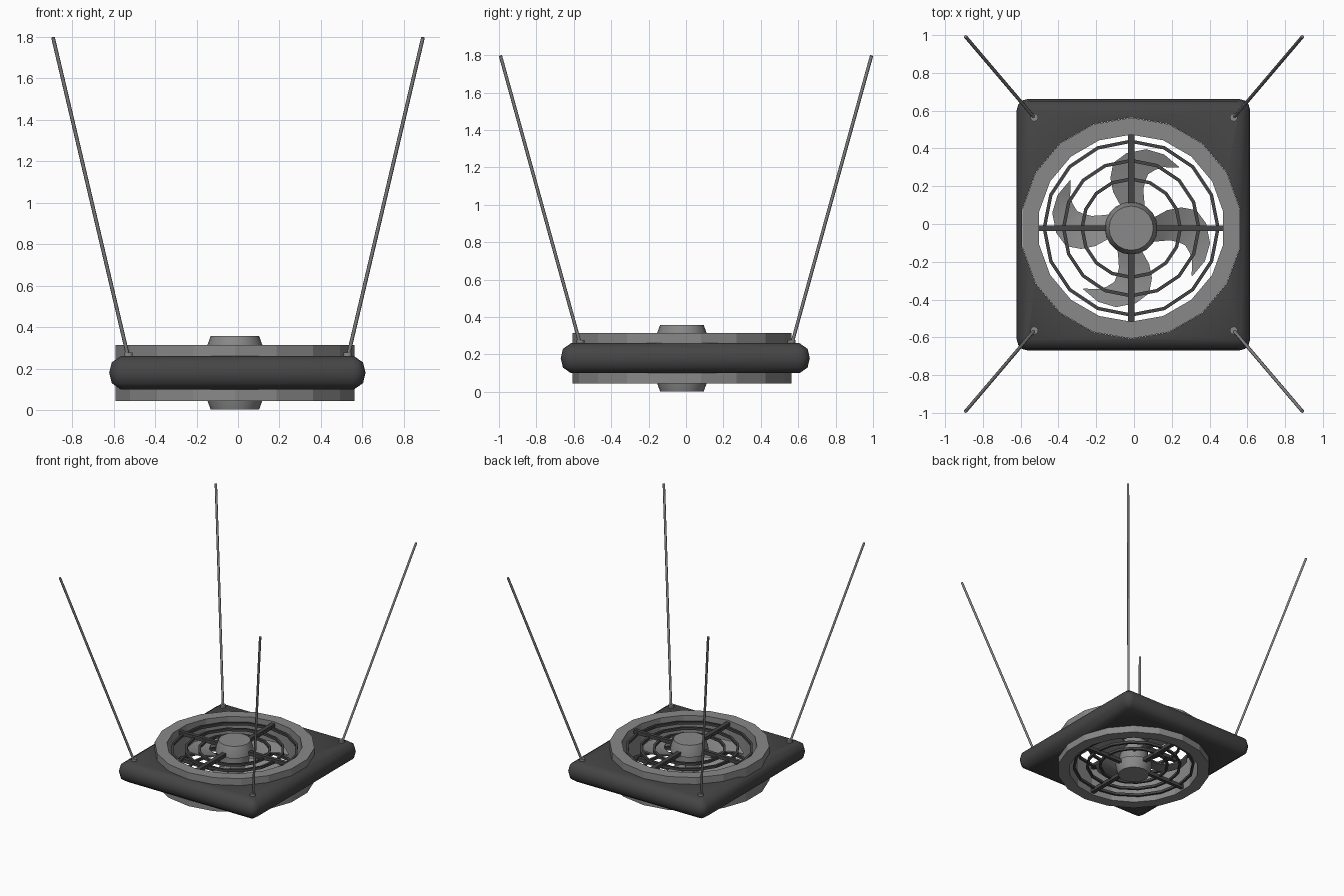
import bpy, bmesh, math
from mathutils import Vector, Matrix

if "Cube" in bpy.data.objects:
    bpy.data.objects.remove(bpy.data.objects["Cube"])

CX, CY, MZ = -0.015, -0.022, 0.18      # fan axis and mid height


def material(name, v):
    m = bpy.data.materials.new(name)
    m.diffuse_color = (v, v, v, 1)
    m.use_nodes = True
    m.node_tree.nodes["Principled BSDF"].inputs["Base Color"].default_value = m.diffuse_color
    return m


dark = material("dark_grey", 0.06)
mid = material("mid_grey", 0.25)


def finish(name, bm, mat, smooth=None):
    bmesh.ops.recalc_face_normals(bm, faces=bm.faces)
    me = bpy.data.meshes.new(name)
    bm.to_mesh(me)
    bm.free()
    me.materials.append(mat)
    ob = bpy.data.objects.new(name, me)
    bpy.context.collection.objects.link(ob)
    if smooth:
        bpy.ops.object.select_all(action='DESELECT')
        ob.select_set(True)
        bpy.context.view_layer.objects.active = ob
        bpy.ops.object.shade_smooth_by_angle(angle=math.radians(smooth))
    return ob


def loft(bm, loops, closed=False):
    """Skin a list of equal-length point loops."""
    rows = [[bm.verts.new(p) for p in loop] for loop in loops]
    n = len(rows[0])
    pairs = list(zip(rows, rows[1:])) + ([(rows[-1], rows[0])] if closed else [])
    for a, b in pairs:
        for i in range(n):
            j = (i + 1) % n
            bm.faces.new((a[i], a[j], b[j], b[i]))
    if not closed:
        bm.faces.new(rows[0])
        bm.faces.new(rows[-1])


def lathe(name, profile, n, mat, closed, smooth=None):
    """Turn (radius, z) points around the fan axis, one vertex on +y."""
    ang = [math.pi / 2 + 2 * math.pi * i / n for i in range(n)]
    bm = bmesh.new()
    loft(bm, [[(CX + r * math.cos(a), CY + r * math.sin(a), z) for a in ang]
              for r, z in profile], closed)
    return finish(name, bm, mat, smooth)


def ring(name, r, z, w, h, n, mat):
    p = [(r - w, z - h), (r + w, z - h), (r + w, z + h), (r - w, z + h)]
    return lathe(name, p, n, mat, True)


def rod(name, a, b, r, mat, n=8):
    a, b = Vector(a), Vector(b)
    q = (b - a).to_track_quat('Z', 'Y').to_matrix().to_4x4()
    bm = bmesh.new()
    bmesh.ops.create_cone(bm, cap_ends=True, segments=n, radius1=r, radius2=r,
                          depth=(b - a).length,
                          matrix=Matrix.Translation((a + b) / 2) @ q)
    return finish(name, bm, mat, 50)


# Housing: pillow-edged square frame with a round opening
def rounded_rect(inset, z, rad=0.06, steps=3):
    pts = []
    for k, (sx, sy) in enumerate([(1, 1), (-1, 1), (-1, -1), (1, -1)]):
        for s in range(steps + 1):
            a = math.pi / 2 * (k + s / steps)
            r = rad - inset * 0.8
            pts.append((-0.003 + sx * (0.618 - inset - r) + r * math.cos(a),
                        -0.004 + sy * (0.666 - inset - r) + r * math.sin(a), z))
    return pts


bm = bmesh.new()
loft(bm, [rounded_rect(i, z) for i, z in
          [(.055, .10), (.012, .13), (0, .18), (.012, .23), (.055, .26)]])
housing = finish("housing", bm, dark, 50)
cutter = lathe("opening_cutter", [(.586, -.2), (.586, .6)], 18, dark, False)
cutter.hide_render = True
cutter.hide_viewport = True
mod = housing.modifiers.new("opening", 'BOOLEAN')
mod.operation = 'DIFFERENCE'
mod.solver = 'EXACT'
mod.object = cutter

# Duct ring through the housing
ring("duct_ring", 0.54, MZ, 0.045, 0.135, 18, mid)

# Grilles on both faces: concentric rings, cross bars and tapered caps
for side, s in (("top", 1), ("bottom", -1)):
    for i, r in enumerate((0.26, 0.358, 0.46)):
        ring(f"{side}_grille_ring_{i + 1}", r, MZ + s * 0.095, 0.009, 0.01, 16, dark)
    for axis, size in (("x", (0.99, .028, .03)), ("y", (.034, 1.0, .03))):
        bm = bmesh.new()
        bmesh.ops.create_cube(bm, size=1, matrix=Matrix.Translation(
            (CX, CY, MZ + s * 0.107)) @ Matrix.Diagonal((*size, 1)))
        finish(f"{side}_grille_bar_{axis}", bm, dark)
    lathe(f"{side}_hub_cap", [(.14, MZ + s * .09), (.134, MZ + s * .13),
                              (.117, MZ + s * .177)], 20, mid, False, 30)

# Motor hub between the caps
lathe("motor_hub", [(.11, .085), (.11, .275)], 20, mid, False, 30)

# Four sickle blades: outer and inner edges, pitched and twisted
outer = [(.09, .04), (.19, .095), (.265, .11), (.345, .095), (.397, .025),
         (.418, -.08), (.39, -.175), (.323, -.255)]
inner = [(.09, -.075), (.17, -.067), (.21, -.065), (.25, -.075), (.286, -.09),
         (.31, -.13), (.323, -.17), (.320, -.25)]
for k in range(4):
    rot = Matrix.Translation((CX, CY, MZ)) @ Matrix.Rotation(k * math.pi / 2, 4, 'Z')
    bm = bmesh.new()
    sections = []
    for i, (o, n) in enumerate(zip(outer, inner)):
        lift = 0.035 * (1 - i / 8)
        sections.append([rot @ Vector((*p, z + t)) for p, z, t in
                         ((o, lift, .005), (o, lift, -.005),
                          (n, -lift, -.005), (n, -lift, .005))])
    loft(bm, sections)
    finish(f"fan_blade_{k + 1}", bm, mid, 40)

# Hanging rods with mounting sleeves at the corners
for sx, nx in ((-1, "left"), (1, "right")):
    for sy, ny in ((-1, "front"), (1, "back")):
        foot = (sx * .528, sy * .564, .25)
        rod(f"{ny}_{nx}_hanging_rod", foot, (sx * .892, sy * .992, 1.797), .009, mid)
        rod(f"{ny}_{nx}_rod_sleeve", foot, (foot[0], foot[1], .278), .021, mid, 10)
